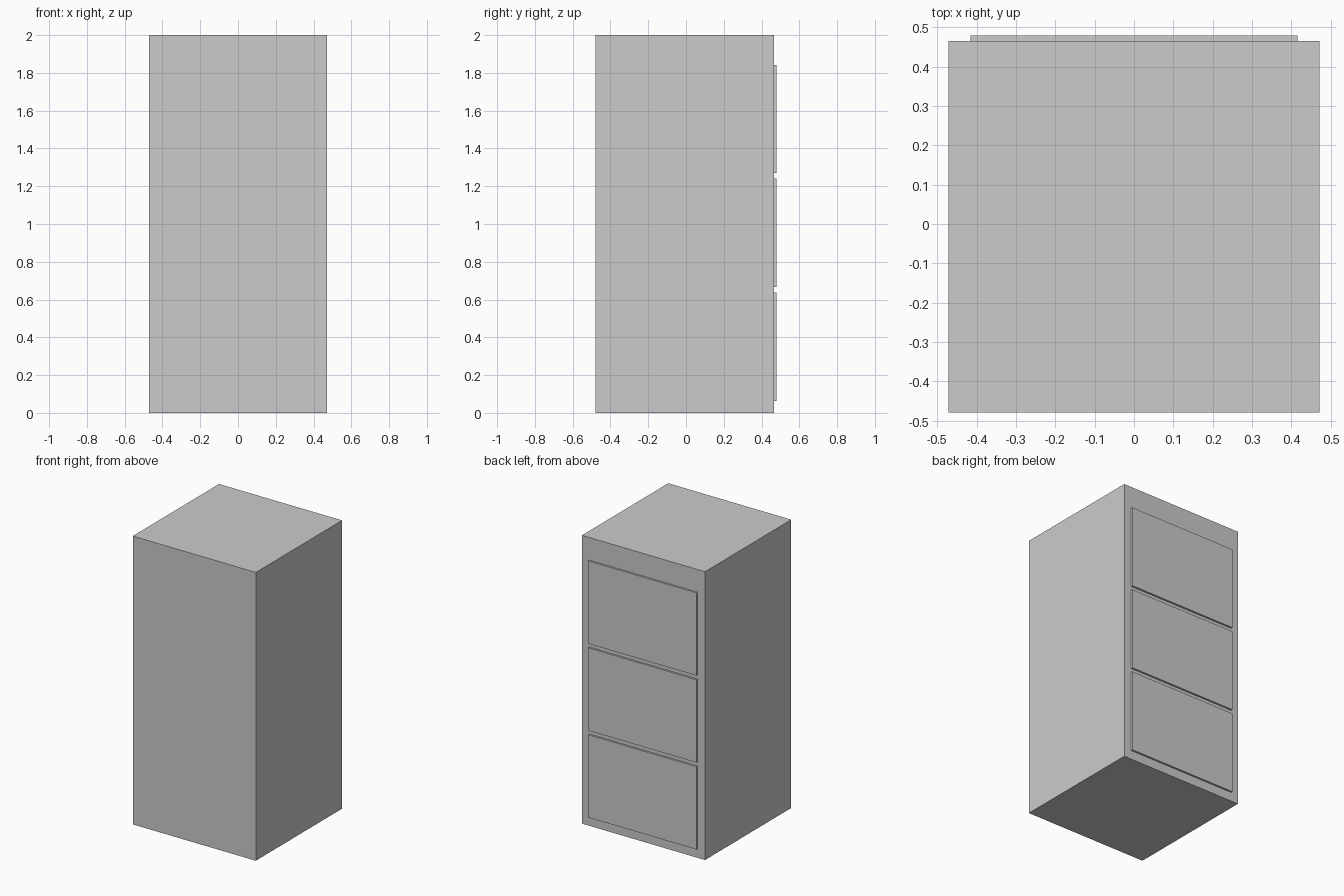
import bpy

if "Cube" in bpy.data.objects:
    bpy.data.objects.remove(bpy.data.objects["Cube"])

# One flat grey for the whole cabinet
grey = bpy.data.materials.new("light grey")
grey.diffuse_color = (0.6, 0.6, 0.6, 1)
grey.use_nodes = True
grey.node_tree.nodes["Principled BSDF"].inputs["Base Color"].default_value = grey.diffuse_color


def box(name, lo, hi):
    """Axis-aligned box between two corners."""
    bpy.ops.mesh.primitive_cube_add(size=1)
    ob = bpy.context.object
    ob.name = name
    ob.location = [(a + b) / 2 for a, b in zip(lo, hi)]
    ob.scale = [b - a for a, b in zip(lo, hi)]
    bpy.ops.object.transform_apply(location=True, rotation=False, scale=True)
    ob.data.materials.append(grey)
    return ob


# Cabinet body
BACK = 0.466
box("cabinet_body", (-0.472, -0.479, 0), (0.472, BACK, 2.0))

# Three raised drawer fronts on the +y face
for i in range(3):
    z = 0.063 + i * 0.603
    box(f"drawer_front_{i + 1}", (-0.416, BACK - 0.005, z), (0.416, 0.479, z + 0.574))
